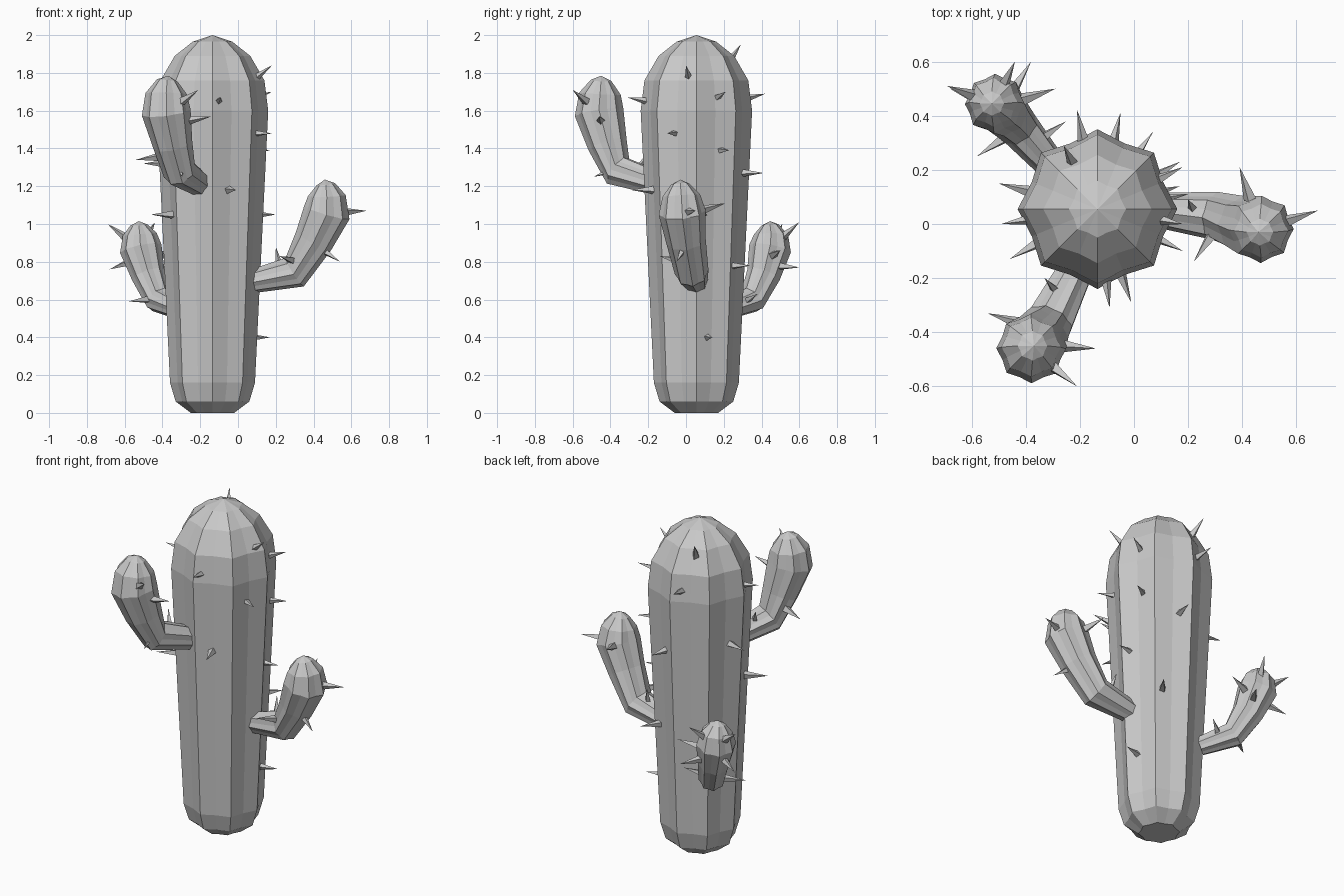
import bpy
import bmesh
import math
from mathutils import Vector

cube = bpy.data.objects.get("Cube")
if cube:
    bpy.data.objects.remove(cube)

UP = Vector((0, 0, 1))
RIBS = 8

grey = bpy.data.materials.new("plain grey")
grey.use_nodes = True
colour = (0.58, 0.58, 0.58, 1)
grey.diffuse_color = colour
grey.node_tree.nodes["Principled BSDF"].inputs["Base Color"].default_value = colour


def finish(bm, name):
    bmesh.ops.recalc_face_normals(bm, faces=bm.faces)
    mesh = bpy.data.meshes.new(name)
    bm.to_mesh(mesh)
    bm.free()
    mesh.materials.append(grey)
    obj = bpy.data.objects.new(name, mesh)
    bpy.context.collection.objects.link(obj)
    return obj


def limb(name, stations, valley=0.89):
    """Ribbed tube through (x, y, z, radius) stations; the last one is the tip."""
    points = [Vector(s[:3]) for s in stations]
    bm = bmesh.new()
    rings = []
    for i, station in enumerate(stations[:-1]):
        tangent = points[i + 1] - points[max(i - 1, 0)]
        turn = UP.rotation_difference(tangent.normalized())
        ring = []
        for k in range(RIBS * 2):
            a = math.pi * k / RIBS
            r = station[3] * (valley if k % 2 else 1)
            offset = turn @ Vector((math.cos(a) * r, math.sin(a) * r, 0))
            ring.append(bm.verts.new(points[i] + offset))
        rings.append(ring)
    tip = bm.verts.new(points[-1])
    n = RIBS * 2
    bm.faces.new(list(reversed(rings[0])))
    for low, high in zip(rings, rings[1:]):
        for k in range(n):
            j = (k + 1) % n
            bm.faces.new((low[k], low[j], high[j], high[k]))
    for k in range(n):
        bm.faces.new((rings[-1][k], rings[-1][(k + 1) % n], tip))
    return finish(bm, name)


def nearest_on_path(p, path):
    best = None
    for a, b in zip(path, path[1:]):
        d = b - a
        t = min(max((p - a).dot(d) / d.length_squared, 0), 1)
        q = a + d * t
        if best is None or (p - q).length < (p - best).length:
            best = q
    return best


def spines(name, stations, tips, dome=3, length=0.13, radius=0.024):
    """Four-sided thorns that end at the tips and point away from the limb's core."""
    path = [Vector(s[:3]) for s in stations[:-dome]]
    bm = bmesh.new()
    for tip in tips:
        tip = Vector(tip)
        out = (tip - nearest_on_path(tip, path)).normalized()
        turn = UP.rotation_difference(out)
        base = tip - out * length
        ring = []
        for k in range(4):
            a = math.pi * k / 2
            ring.append(bm.verts.new(base + turn @ Vector((math.cos(a), math.sin(a), 0)) * radius))
        point = bm.verts.new(tip)
        bm.faces.new(list(reversed(ring)))
        for k in range(4):
            bm.faces.new((ring[k], ring[(k + 1) % 4], point))
    return finish(bm, name)


# Trunk: height and radius up a straight axis
CX, CY = -0.135, 0.055
trunk = [(CX, CY, z, r) for z, r in (
    (0, 0.115), (0.06, 0.195), (0.16, 0.225), (1.6, 0.295),
    (1.76, 0.275), (1.89, 0.2), (1.965, 0.105), (2.0, 0))]
limb("trunk", trunk)
spines("trunk_spines", trunk, [
    (0.18, 0.0, 1.84), (0.18, 0.21, 1.70), (0.18, -0.1, 1.48), (0.17, 0.23, 1.39),
    (0.2, 0.11, 1.05), (0.17, 0.14, 0.40), (-0.09, -0.31, 1.67), (-0.01, -0.29, 1.18),
    (-0.46, -0.13, 1.05), (-0.5, 0.15, 1.32), (-0.26, 0.29, 1.95), (-0.21, 0.42, 1.69),
    (-0.05, 0.41, 1.27), (0.07, 0.34, 0.78), (-0.49, 0.0, 1.66)], dome=4)

# Arms: each leaves the trunk, bends upward and swells to a rounded end
left_arm = [(0.05, 0.055, 0.69, 0.06), (0.3, 0.03, 0.745, 0.09), (0.4, 0, 0.91, 0.105),
            (0.47, -0.02, 1.06, 0.125), (0.47, -0.025, 1.15, 0.1),
            (0.465, -0.03, 1.21, 0.05), (0.46, -0.03, 1.235, 0)]
front_arm = [(-0.2, -0.14, 1.21, 0.065), (-0.31, -0.36, 1.28, 0.09), (-0.345, -0.415, 1.42, 0.105),
             (-0.38, -0.46, 1.59, 0.13), (-0.38, -0.455, 1.69, 0.11),
             (-0.375, -0.45, 1.76, 0.055), (-0.37, -0.45, 1.785, 0)]
back_arm = [(-0.3, 0.21, 0.545, 0.055), (-0.42, 0.35, 0.6, 0.075), (-0.475, 0.41, 0.73, 0.09),
            (-0.515, 0.445, 0.87, 0.112), (-0.52, 0.45, 0.945, 0.09),
            (-0.525, 0.445, 0.995, 0.045), (-0.525, 0.445, 1.015, 0)]

limb("left_arm", left_arm)
spines("left_arm_spines", left_arm, [
    (0.68, 0.05, 1.07), (0.39, 0.21, 1.11), (0.54, -0.05, 0.80),
    (0.22, -0.14, 0.83), (0.2, 0.09, 0.88)])

limb("front_arm", front_arm)
spines("front_arm_spines", front_arm, [
    (-0.14, -0.46, 1.57), (-0.21, -0.6, 1.71), (-0.54, -0.33, 1.34),
    (-0.33, -0.2, 1.38), (-0.29, -0.49, 1.25)])

limb("back_arm", back_arm)
spines("back_arm_spines", back_arm, [
    (-0.69, 0.51, 1.0), (-0.44, 0.6, 1.01), (-0.38, 0.6, 0.77), (-0.29, 0.5, 0.86),
    (-0.25, 0.38, 0.63), (-0.58, 0.25, 0.59), (-0.68, 0.5, 0.76)])
